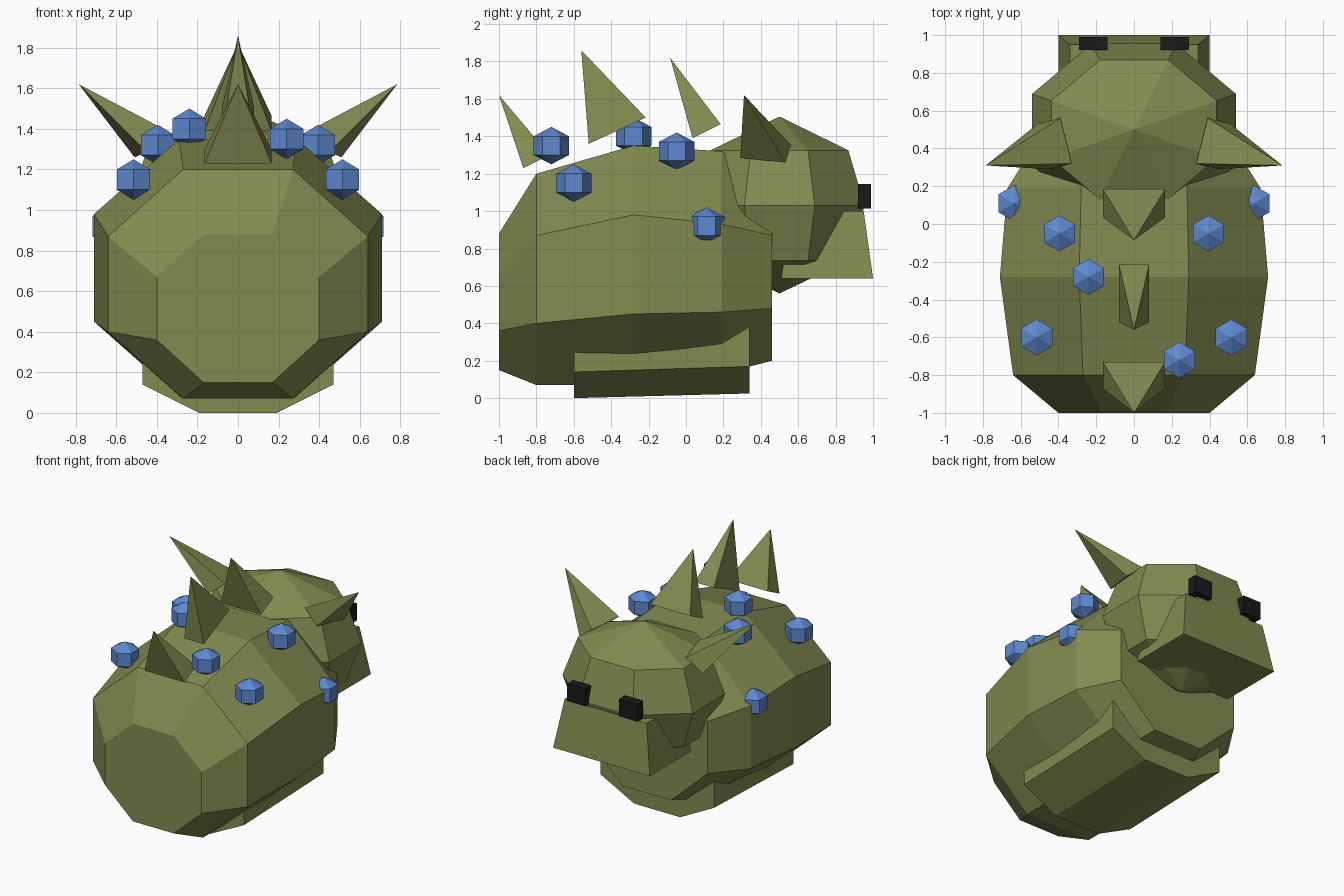
import bpy, bmesh, math
from mathutils import Vector

if "Cube" in bpy.data.objects:
    bpy.data.objects.remove(bpy.data.objects["Cube"])


def material(name, rgb):
    m = bpy.data.materials.new(name)
    m.diffuse_color = (*rgb, 1)
    m.use_nodes = True
    m.node_tree.nodes["Principled BSDF"].inputs["Base Color"].default_value = m.diffuse_color
    return m


OLIVE = material("olive_skin", (0.22, 0.26, 0.08))
BLUE = material("blue_crystal", (0.11, 0.25, 0.63))
BLACK = material("black_eye", (0.01, 0.01, 0.01))


def make(name, verts, faces, mat):
    bm = bmesh.new()
    vs = [bm.verts.new(v) for v in verts]
    for f in faces:
        bm.faces.new([vs[i] for i in f])
    bmesh.ops.recalc_face_normals(bm, faces=bm.faces)
    me = bpy.data.meshes.new(name)
    bm.to_mesh(me)
    bm.free()
    me.materials.append(mat)
    ob = bpy.data.objects.new(name, me)
    bpy.context.collection.objects.link(ob)
    return ob


def loft(name, rings, mat, poles=None):
    """Join equal-length rings; close ends with flat caps or with pole points."""
    n = len(rings[0])
    verts = [p for r in rings for p in r]
    faces = [(k * n + i, k * n + (i + 1) % n, (k + 1) * n + (i + 1) % n, (k + 1) * n + i)
             for k in range(len(rings) - 1) for i in range(n)]
    last = (len(rings) - 1) * n
    if poles:
        a = len(verts)
        verts += poles
        for i in range(n):
            j = (i + 1) % n
            faces += [(a, i, j), (a + 1, last + i, last + j)]
    else:
        faces += [tuple(range(n)), tuple(range(last, last + n))]
    return make(name, verts, faces, mat)


def section(y, half):
    """Closed cross-section at y, mirrored from its right half (bottom to top)."""
    return [(x, y, z) for x, z in half] + [(-x, y, z) for x, z in reversed(half)]


def spike(name, base, tip):
    make(name, base + [tip], [(0, 1, 2, 3)] + [(i, (i + 1) % 4, 4) for i in range(4)], OLIVE)


# Body: octagons along y (y, side x, bottom x, top x, bottom z, low side z, high side z, top z)
stations = [(-1.0, .40, .17, .17, .15, .36, .67, .88),
            (-.80, .64, .27, .27, .07, .40, .87, 1.20),
            (-.28, .71, .28, .29, .07, .45, .98, 1.35),
            (.19, .67, .28, .28, .13, .46, .93, 1.32),
            (.46, .50, .20, .20, .20, .48, .87, 1.18)]
loft("body", [section(y, [(bx, zb), (sx, zl), (sx, zh), (tx, zt)])
              for y, sx, bx, tx, zb, zl, zh, zt in stations], OLIVE)

# Belly plate under the body
loft("belly_plate", [section(y, [(.19, z0), (.47, z1), (.47, .42), (.19, .5)])
                     for y, z0, z1 in [(-.6, 0, .14), (.34, .025, .17)]], OLIVE)

# Head: eight-sided ball
angles = [math.radians(22.5 + 45 * i) for i in range(8)]
loft("head", [[(.585 * s * math.cos(a), .5 + .492 * s * math.sin(a), z) for a in angles]
              for s, z in [(.81, .735), (1, 1.03), (.81, 1.325)]], OLIVE,
     [(0, .5, .56), (0, .5, 1.505)])

# Snout: tapered box
loft("snout", [[(-x, y0, z), (x, y0, z), (x, y1, z), (-x, y1, z)]
               for x, y0, y1, z in [(.40, .51, 1.0, .64), (.34, .56, .95, 1.0)]], OLIVE)

# Eyes and head horns, mirrored
for side, s in (("right", 1), ("left", -1)):
    loft(side + "_eye", [[(s * x, y, z) for x, y in
                          ((.14, .92), (.29, .92), (.29, .99), (.14, .99))]
                         for z in (1.015, 1.145)], BLACK)
    spike(side + "_horn", [(s * x, y, z) for x, y, z in
                           ((.39, .56, 1.355), (.33, .32, 1.38), (.45, .29, 1.285), (.51, .53, 1.26))],
          (s * .785, .31, 1.62))

# Back spikes: half width, rear base edge, front base edge, tip (y, z)
for i, (w, a, b, t) in enumerate([(.165, (-.87, 1.23), (-.73, 1.30), (-1.0, 1.62)),
                                  (.08, (-.52, 1.36), (-.215, 1.50), (-.56, 1.86)),
                                  (.165, (.035, 1.39), (.185, 1.465), (-.085, 1.82))]):
    spike(f"back_spike_{i + 1}", [(-w, *a), (w, *a), (w, *b), (-w, *b)], (0, *t))

# Blue crystals: hexagonal prisms with low pointed caps
spots = [(-.24, -.28, 1.40), (.24, -.72, 1.35)]
for x, y, z in [(.395, -.05, 1.32), (.515, -.6, 1.15), (.635, .11, .92)]:
    spots += [(x, y, z), (-x, y, z)]
for i, c in enumerate(spots):
    c = Vector(c)
    hexagon = [math.radians(30 + 60 * k) for k in range(6)]
    loft(f"crystal_{i + 1}", [[c + Vector((.095 * math.cos(a), .095 * math.sin(a), h))
                               for a in hexagon] for h in (-.05, .05)], BLUE,
         [c - Vector((0, 0, .1)), c + Vector((0, 0, .1))])
